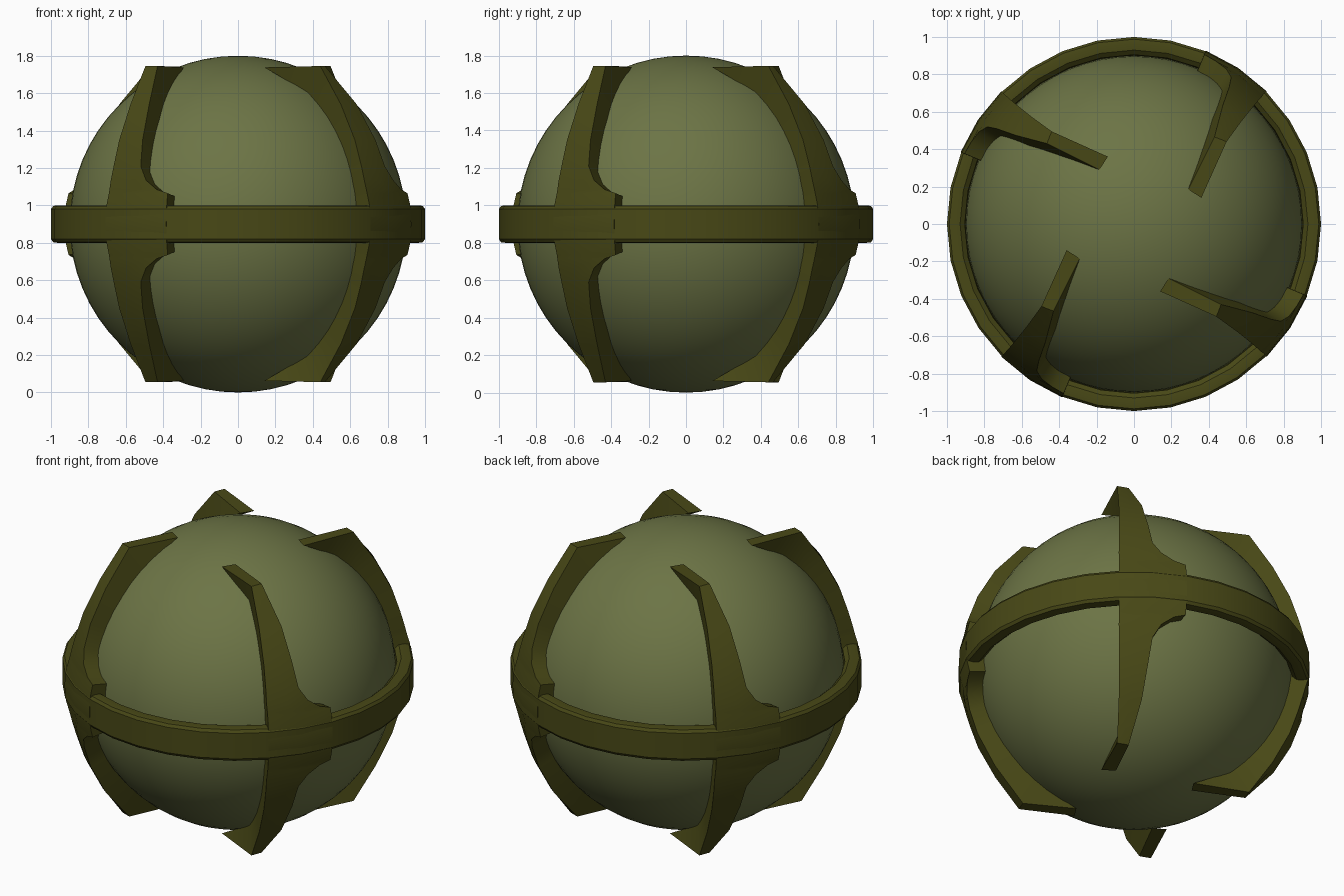
import bpy, bmesh, math
from mathutils import Vector, Matrix

if "Cube" in bpy.data.objects:
    bpy.data.objects.remove(bpy.data.objects["Cube"])

CZ = 0.9


def material(name, rgb):
    m = bpy.data.materials.new(name)
    m.diffuse_color = (*rgb, 1)
    m.use_nodes = True
    m.node_tree.nodes["Principled BSDF"].inputs["Base Color"].default_value = m.diffuse_color
    return m


def make_object(name, bm, mat, angle):
    bmesh.ops.remove_doubles(bm, verts=bm.verts, dist=1e-4)
    bmesh.ops.recalc_face_normals(bm, faces=bm.faces)
    me = bpy.data.meshes.new(name)
    bm.to_mesh(me)
    bm.free()
    ob = bpy.data.objects.new(name, me)
    ob.location.z = CZ
    bpy.context.collection.objects.link(ob)
    me.materials.append(mat)
    bpy.ops.object.select_all(action='DESELECT')
    ob.select_set(True)
    bpy.context.view_layer.objects.active = ob
    bpy.ops.object.shade_smooth_by_angle(angle=math.radians(angle))
    return ob


def loft(bm, loops):
    # quads between closed loops of equal length
    rows = [[bm.verts.new(p) for p in l] for l in loops]
    n = len(rows[0])
    for a, b in zip(rows, rows[1:]):
        for i in range(n):
            j = (i + 1) % n
            bm.faces.new((a[i], a[j], b[j], b[i]))


core_mat = material("core_olive", (0.15, 0.175, 0.06))
frame_mat = material("frame_olive", (0.065, 0.065, 0.008))

# Smooth core sphere
bm = bmesh.new()
bmesh.ops.create_uvsphere(bm, u_segments=64, v_segments=32, radius=0.9)
make_object("core_sphere", bm, core_mat, 60)

# Equator ring: 32 sides with softened edges
half = [(0.90, 0.0), (0.905, 0.075), (0.93, 0.097), (0.965, 0.1),
        (0.988, 0.097), (1.0, 0.08)]
section = half + [(r, -h) for r, h in half[:0:-1]]
bm = bmesh.new()
loops = []
for k in range(33):
    a = 2 * math.pi * k / 32
    loops.append([(r * math.cos(a), r * math.sin(a), h) for r, h in section])
loft(bm, loops)
make_object("equator_ring", bm, frame_mat, 30)

# Claw outline: height, straight edge xy, hooked edge xy
c = 0.7095
outline = [
    (0.0, c, c, 0.384, 0.927),
    (0.1, 0.703, 0.703, 0.381, 0.921),
    (0.165, 0.69, 0.69, 0.376, 0.906),
    (0.185, 0.687, 0.686, 0.435, 0.873),
    (0.235, 0.68, 0.675, 0.492, 0.83),
    (0.31, 0.665, 0.66, 0.52, 0.785),
    (0.45, 0.635, 0.625, 0.51, 0.735),
    (0.64, 0.575, 0.55, 0.475, 0.635),
    (0.845, 0.495, 0.44, 0.43, 0.465),
]


def claw_loop(h, ax, ay, bx, by):
    a, b = Vector((ax, ay, h)), Vector((bx, by, h))
    m = (a + b) / 2
    s = (a.xy.length + b.xy.length) / 2 / m.xy.length
    m = Vector((m.x * s, m.y * s, h))
    outer = [a, m, b]
    inner = [p * (0.897 / p.length) for p in reversed(outer)]
    return outer + inner


# Wedge tip, then the upper half of the claw mirrored below the equator
ta, tb = Vector((0.36, 0.14, 0.838)), Vector((0.29, 0.185, 0.838))
tm = (ta + tb) / 2
upper = [claw_loop(*row) for row in outline] + [[ta, tm, tb, tb, tm, ta]]
lower = [[Vector((p.x, p.y, -p.z)) for p in l] for l in upper[:0:-1]]

for k, name in enumerate(("back_right", "back_left", "front_left", "front_right")):
    rot = Matrix.Rotation(k * math.pi / 2, 3, 'Z')
    bm = bmesh.new()
    loft(bm, [[rot @ p for p in l] for l in lower + upper])
    make_object("claw_" + name, bm, frame_mat, 25)
